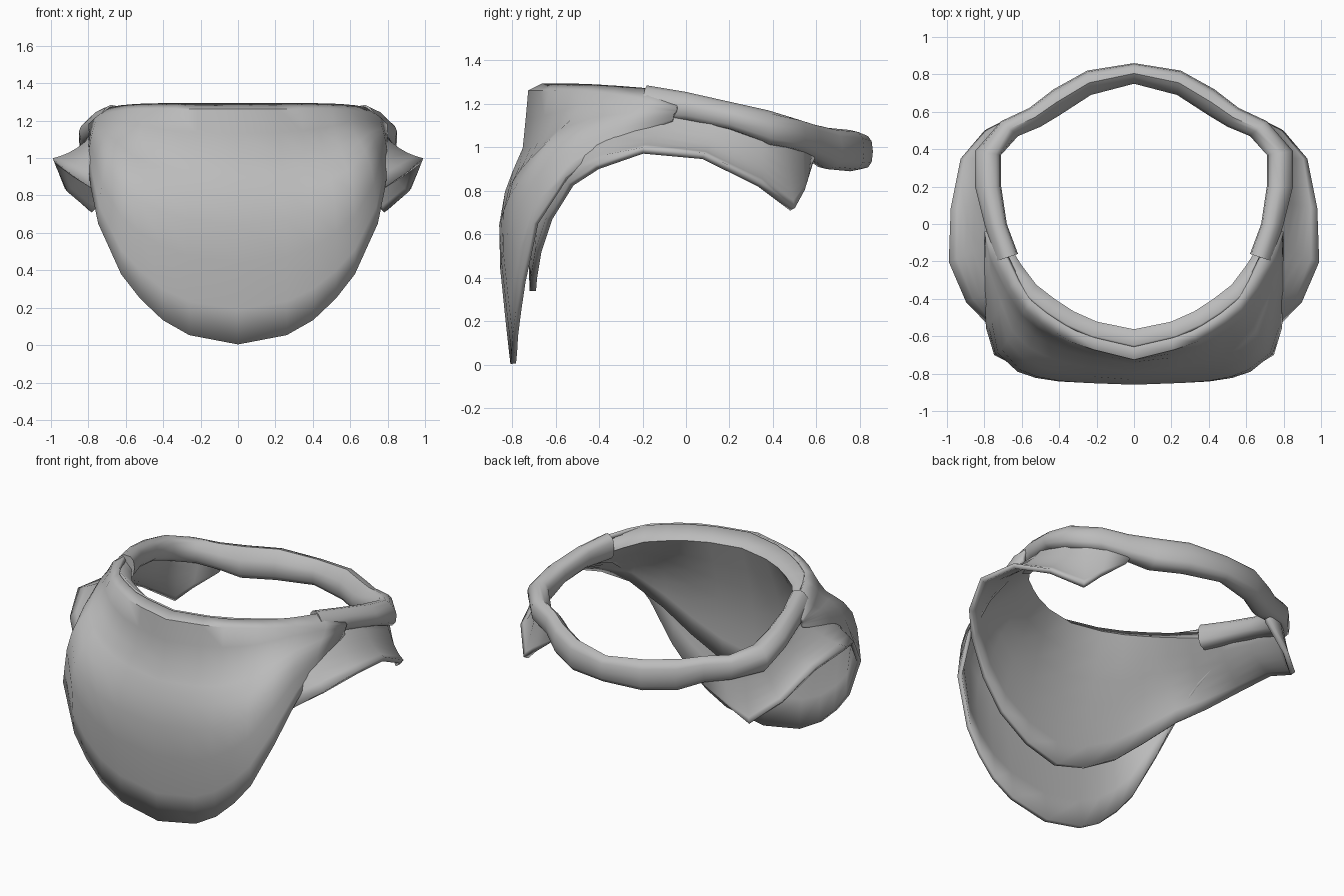
import bpy, bmesh, math
from mathutils import Vector

if "Cube" in bpy.data.objects:
    bpy.data.objects.remove(bpy.data.objects["Cube"])

cloth = bpy.data.materials.new("grey cloth")
cloth.diffuse_color = (0.5, 0.5, 0.5, 1)
cloth.use_nodes = True
cloth.node_tree.nodes["Principled BSDF"].inputs["Base Color"].default_value = cloth.diffuse_color


def lerp_table(table, p):
    i = min(int(p), len(table) - 2)
    f = p - i
    return [a + (b - a) * f for a, b in zip(table[i], table[i + 1])]


def clamp(x):
    return min(1, max(0, x))


def mirror(half):
    """Columns listed from the centre outward become the full width."""
    flip = [[Vector((-v.x, v.y, v.z)) for v in col] for col in half[1:]]
    return flip[::-1] + half


def loft(name, cols, tube=False, thickness=0.0):
    bm = bmesh.new()
    grid = [[bm.verts.new(v) for v in col] for col in cols]
    m = len(grid[0])
    for a, b in zip(grid, grid[1:]):
        for j in range(m if tube else m - 1):
            k = (j + 1) % m
            bm.faces.new((a[j], a[k], b[k], b[j]))
    if tube:
        bm.faces.new(grid[0])
        bm.faces.new(grid[-1])
    bmesh.ops.recalc_face_normals(bm, faces=bm.faces)
    mesh = bpy.data.meshes.new(name)
    bm.to_mesh(mesh)
    bm.free()
    ob = bpy.data.objects.new(name, mesh)
    bpy.context.collection.objects.link(ob)
    mesh.materials.append(cloth)
    if thickness:
        mod = ob.modifiers.new("cloth thickness", 'SOLIDIFY')
        mod.thickness = thickness
        mod.offset = 0
    bpy.ops.object.select_all(action='DESELECT')
    ob.select_set(True)
    bpy.context.view_layer.objects.active = ob
    bpy.ops.object.shade_smooth_by_angle(angle=math.radians(50))
    return ob


# Neck opening stations, front to back: outer x y, inner x y, top z, bottom z
band = [
    (0, -.715, 0, -.57, 1.295, 1.15), (.30, -.64, .25, -.52, 1.295, 1.14),
    (.47, -.54, .40, -.43, 1.295, 1.13), (.60, -.43, .53, -.33, 1.29, 1.13),
    (.74, -.20, .62, -.16, 1.285, 1.13), (.80, 0, .68, 0, 1.255, 1.12),
    (.85, .20, .71, .20, 1.21, 1.08), (.85, .39, .71, .37, 1.17, 1.01),
    (.71, .55, .62, .47, 1.13, .98), (.56, .62, .50, .52, 1.11, .95),
    (.43, .72, .40, .58, 1.09, .90), (.25, .82, .23, .69, 1.08, .89),
    (0, .86, 0, .75, 1.06, .90)]

# Neck band around the sides and back, bevelled outward then inward
rings = []
for i, (ox, oy, ix, iy, zt, zb) in list(enumerate(band))[4:]:
    ring = []
    for k in range(12):
        a = math.tau * k / 12
        c, s = math.cos(a), math.sin(a)
        e = .75
        if s > 0 and c > 0 and i <= 7:
            e = 1.3
        if s > 0 and c < 0 and i >= 8:
            e = 1.5
        u = .5 + .5 * math.copysign(abs(c) ** e, c)
        w = .5 + .5 * math.copysign(abs(s) ** e, s)
        ring.append(Vector((ix + (ox - ix) * u, iy + (oy - iy) * u, zb + (zt - zb) * w)))
    rings.append(ring)
left = [[Vector((-v.x, v.y, v.z)) for v in r] for r in rings[:-1]]
loft("neck_band", rings + left[::-1], tube=True)

# Front bib: band position, then hem x y z, centre to side
bib_hem = [
    (0, 0, -.795, .005), (.7, .26, -.79, .055), (1.2, .40, -.785, .135),
    (1.7, .52, -.77, .25), (2.2, .62, -.75, .38), (2.8, .74, -.69, .65),
    (3.4, .78, -.55, .86), (4.1, .79, -.37, 1.0), (4.8, .785, -.06, 1.12)]
# Drop fraction, outward progress, forward bulge
drape = [(0, 0, 0), (.1, .12, 0), (.21, .3, 0), (.29, .53, .025), (.37, .75, .045),
         (.49, .95, .055), (.65, 1.02, .045), (.85, 1.01, .02), (1, 1, 0)]
cols = []
for p, hx, hy, hz in bib_hem:
    ox, oy, ix, iy, zt, zb = lerp_table(band, p)
    side = clamp((p - 3) / 2)
    even = .75 * clamp((p - 2) / 1.5)
    tz = zt - .04 - .05 * side
    drop = (tz - hz) / 1.24
    u = .6 - .2 * side
    col = [Vector((ix + (ox - ix) * u, iy + (oy - iy) * u, zt - .013 - .015 * side))]
    for t, s, b in drape:
        s += (t - s) * even
        col.append(Vector((ox + (hx - ox) * s, oy + (hy - oy) * s - b * drop,
                           tz + (hz - tz) * t)))
    cols.append(col)
loft("front_bib", mirror(cols), thickness=.026)

# Inner layer with flared side wings: band position, then hem x y z
wing_hem = [
    (0, 0, -.705, .34), (.8, .22, -.70, .40), (1.5, .43, -.68, .52),
    (2.2, .60, -.63, .67), (3, .77, -.53, .83), (3.7, .89, -.41, .91),
    (4.6, .985, -.20, .985), (5.6, .975, .08, .96), (6.8, .92, .34, .83),
    (7.5, .79, .49, .715), (8.2, .70, .535, .80), (9.2, .53, .57, .93)]
cols = []
for p, hx, hy, hz in wing_hem:
    ox, oy, ix, iy, zt, zb = lerp_table(band, p)
    rear = clamp((p - 3) / 2)              # 0 over the chest, 1 on the wings

    def across(u, z):
        return Vector((ix + (ox - ix) * u, iy + (oy - iy) * u, z))

    lip = across(.6, zt - .013).lerp(across(.55, zb + .07), rear)
    top = across(.05, zt - .075).lerp(across(.55, zb + .04), rear)
    hem = Vector((hx, hy, hz))
    col = [lip]
    for t in (0, .17, .33, .5, .67, .83, 1):
        v = top.lerp(hem, t)
        arch = math.sin(math.pi * t)
        v.y -= .05 * arch * (1 - rear)
        v.x += .03 * arch * (1 - rear) * min(1, hx / .6)
        v.z -= .045 * arch * rear * clamp((9.2 - p) / 2)
        col.append(v)
    cols.append(col)
loft("inner_wrap", mirror(cols), thickness=.03)
